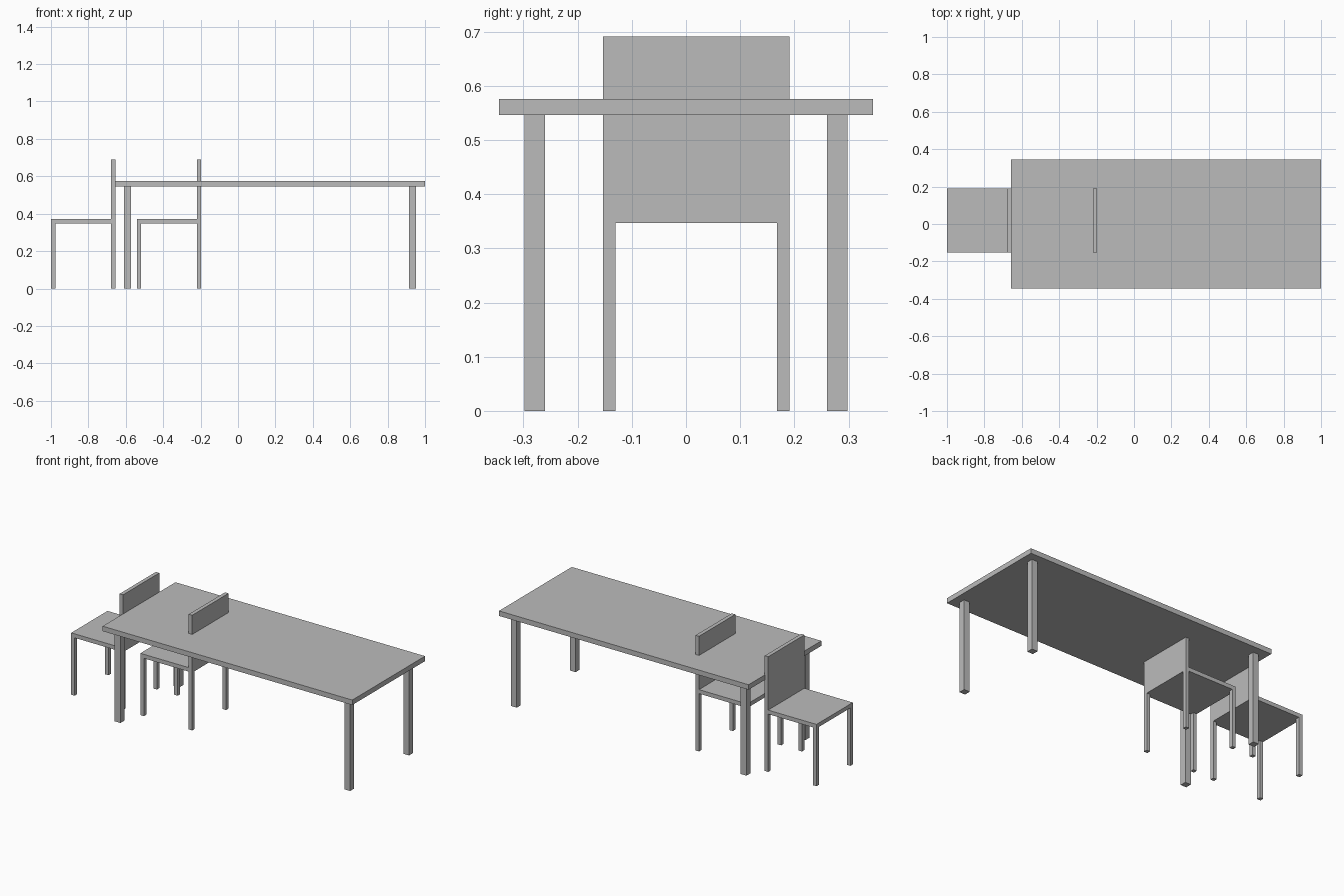
import bpy

cube = bpy.data.objects.get("Cube")
if cube:
    bpy.data.objects.remove(cube, do_unlink=True)

GREY = (0.5, 0.5, 0.5, 1.0)
grey = bpy.data.materials.new("plain grey")
grey.use_nodes = True
grey.diffuse_color = GREY
grey.node_tree.nodes["Principled BSDF"].inputs["Base Color"].default_value = GREY


def box(name, low, high):
    """Axis-aligned block between two corners."""
    bpy.ops.mesh.primitive_cube_add(size=1)
    obj = bpy.context.object
    obj.name = name
    size = [b - a for a, b in zip(low, high)]
    centre = [(a + b) / 2 for a, b in zip(low, high)]
    for v in obj.data.vertices:
        v.co = [c * s + m for c, s, m in zip(v.co, size, centre)]
    obj.data.materials.append(grey)


def legs(name, x0, x1, y0, y1, width, top):
    """Four square legs in the corners of a rectangle."""
    for end, x in (("left", x1 - width), ("right", x0)):
        for side, y in (("front", y0), ("back", y1 - width)):
            box(f"{name}_leg_{side}_{end}", (x, y, 0), (x + width, y + width, top))


# Table
TABLE_X0, TABLE_X1, TABLE_Y = -0.657, 1.0, 0.345
TABLE_BOTTOM, TABLE_TOP, INSET = 0.546, 0.576, 0.047
box("table_top", (TABLE_X0, -TABLE_Y, TABLE_BOTTOM), (TABLE_X1, TABLE_Y, TABLE_TOP))
legs("table", TABLE_X0 + INSET, TABLE_X1 - INSET,
     INSET - TABLE_Y, TABLE_Y - INSET, 0.038, TABLE_BOTTOM)

# Chairs, with their backrests towards +x
CHAIR_SIZE, CHAIR_Y0, THICK = 0.344, -0.153, 0.023
SEAT_BOTTOM, SEAT_TOP, BACK_TOP = 0.347, 0.371, 0.691
for name, x0 in (("outer_chair", -1.0), ("inner_chair", -0.541)):
    x1, y1 = x0 + CHAIR_SIZE, CHAIR_Y0 + CHAIR_SIZE
    box(name + "_seat", (x0, CHAIR_Y0, SEAT_BOTTOM), (x1, y1, SEAT_TOP))
    box(name + "_backrest", (x1 - THICK, CHAIR_Y0, SEAT_TOP), (x1, y1, BACK_TOP))
    legs(name, x0, x1, CHAIR_Y0, y1, THICK, SEAT_BOTTOM)
